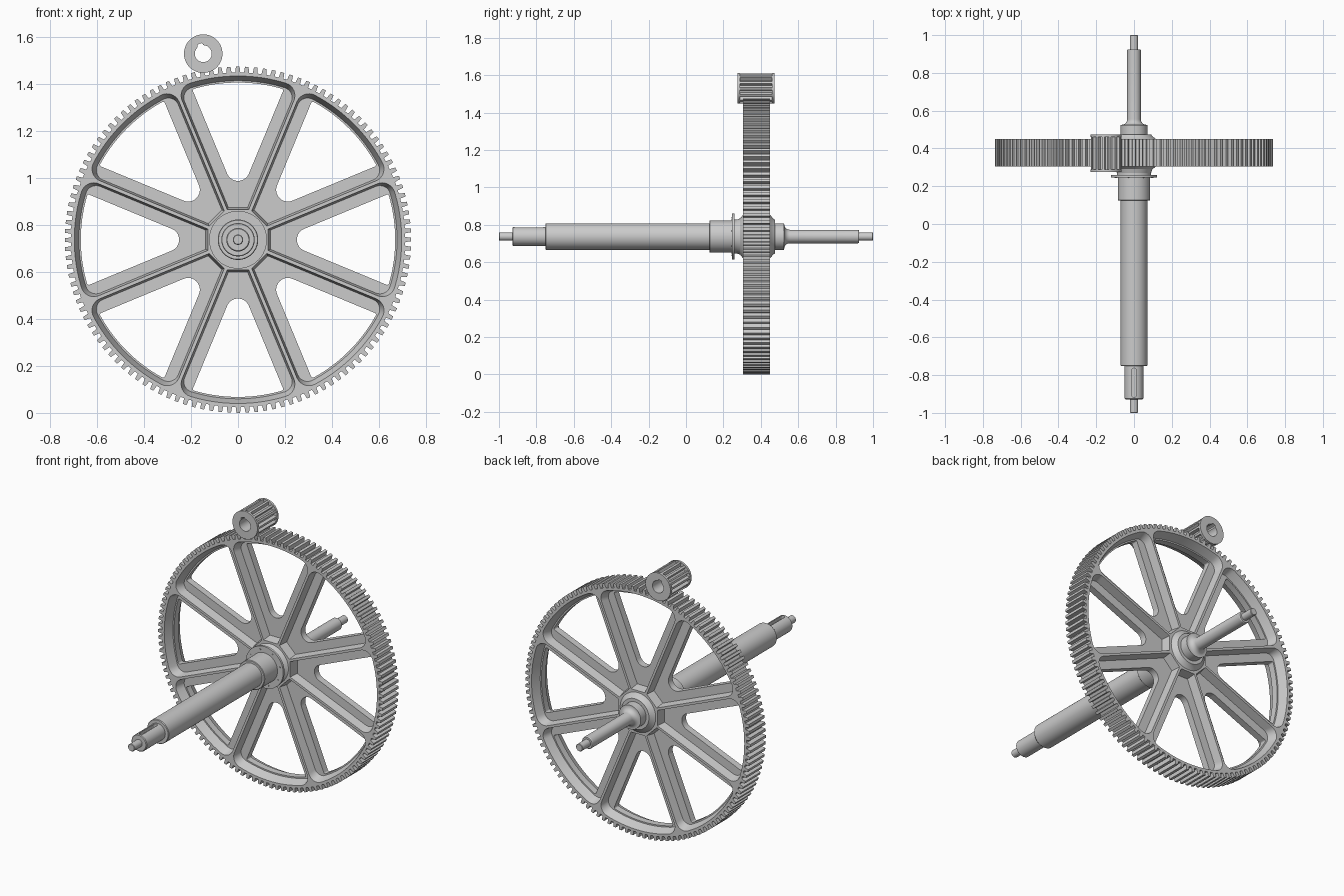
import bpy, bmesh
from math import sin, cos, pi, radians, sqrt, atan2, hypot

if "Cube" in bpy.data.objects:
    bpy.data.objects.remove(bpy.data.objects["Cube"])

WY, WZ = 0.3775, 0.737            # wheel centre
PX, PZ = -0.148, 1.529            # pinion centre
MESH_ANGLE = atan2(PZ - WZ, PX)   # direction from wheel to pinion
HALF = radians(22.5)              # half of one spoke sector


def finish(bm, name, smooth=True):
    bmesh.ops.recalc_face_normals(bm, faces=bm.faces)
    me = bpy.data.meshes.new(name)
    bm.to_mesh(me)
    bm.free()
    ob = bpy.data.objects.new(name, me)
    bpy.context.collection.objects.link(ob)
    if smooth:
        soften(ob)
    return ob


def soften(ob):
    bpy.ops.object.select_all(action='DESELECT')
    ob.select_set(True)
    bpy.context.view_layer.objects.active = ob
    bpy.ops.object.shade_smooth_by_angle(angle=radians(25))


def loft(bm, a, ya, b, yb):
    """Closed solid between outline a at ya and outline b at yb."""
    va = [bm.verts.new((x, ya, z)) for x, z in a]
    vb = [bm.verts.new((x, yb, z)) for x, z in b]
    bm.faces.new(va)
    bm.faces.new(vb[::-1])
    n = len(va)
    for i in range(n):
        j = (i + 1) % n
        bm.faces.new((va[i], vb[i], vb[j], va[j]))


def lathe(name, profile, cx=0, cz=WZ, seg=64):
    """Revolve (y, r) points round a line along y."""
    bm = bmesh.new()
    rings = [[bm.verts.new((cx + r * cos(2 * pi * i / seg), y, cz + r * sin(2 * pi * i / seg)))
              for i in range(seg)] for y, r in profile]
    for a, b in zip(rings, rings[1:]):
        for i in range(seg):
            j = (i + 1) % seg
            bm.faces.new((a[i], b[i], b[j], a[j]))
    bm.faces.new(rings[0])
    bm.faces.new(rings[-1][::-1])
    return finish(bm, name)


def cut(ob, cutter):
    mod = ob.modifiers.new("cut", 'BOOLEAN')
    mod.operation, mod.solver, mod.object = 'DIFFERENCE', 'EXACT', cutter
    bpy.context.view_layer.objects.active = ob
    bpy.ops.object.modifier_apply(modifier=mod.name)
    bpy.data.objects.remove(cutter, do_unlink=True)


def gear_outline(n, root, tip, phase, cx, cz, wide=0.29, narrow=0.2):
    pts, p = [], 2 * pi / n
    for k in range(n):
        for f, r in ((-wide, root), (-narrow, tip), (narrow, tip), (wide, root)):
            a = phase + (k + f) * p
            pts.append((cx + r * cos(a), cz + r * sin(a)))
    return pts


def sector(d, R, f, inner, fi=0):
    """Rounded opening between two spokes: d = offset from spoke line,
    R = outer radius, f = outer fillet, inner = flat end or fi = round end."""
    half = []
    if fi:
        u = (d + fi) / sin(HALF)
        for i in range(9):
            a = pi + i / 8 * (pi / 2 - HALF)
            half.append((u + fi * cos(a), fi * sin(a)))
    else:
        half.append((inner, -(inner * sin(HALF) - d) / cos(HALF)))
    cs, ct = sqrt((R - f) ** 2 - (d + f) ** 2), d + f
    end = atan2(ct, cs)
    for i in range(9):
        a = -pi / 2 + i / 8 * (end + pi / 2)
        s, t = cs + f * cos(a), ct + f * sin(a)
        half.append((s * cos(HALF) + t * sin(HALF), t * cos(HALF) - s * sin(HALF)))
    for i in range(1, 11):
        a = (end - HALF) * (1 - i / 10)
        half.append((R * cos(a), R * sin(a)))
    first = 1 if fi else 0
    return half + [(x, -y) for x, y in half[first:-1][::-1]]


def ring_cutter(a, ya, b, yb):
    bm = bmesh.new()
    for k in range(8):
        c, s = cos(k * pi / 4), sin(k * pi / 4)
        turn = lambda pts: [(x * c - z * s, WZ + x * s + z * c) for x, z in pts]
        loft(bm, turn(a), ya, turn(b), yb)
    return finish(bm, "cutter", False)


# large spoked gear wheel
N = 120
bm = bmesh.new()
outline = gear_outline(N, 0.712, 0.737, MESH_ANGLE + pi / N, 0, WZ)
loft(bm, outline, 0.305, outline, 0.45)
wheel = finish(bm, "gear_wheel", False)
mouth = sector(0.007, 0.697, 0.055, 0.128)
floor = sector(0.015, 0.677, 0.045, 0.138)
for side in (-1, 1):
    # drafted pockets leave a thin web with a rib down each spoke
    cut(wheel, ring_cutter(mouth, WY + side * 0.0727, floor, WY + side * 0.02))
window = sector(0.065, 0.669, 0.008, 0, 0.05)
cut(wheel, ring_cutter(window, WY - 0.1, window, WY + 0.1))
soften(wheel)

# stepped hub
lathe("hub", [(0.27, 0.09), (0.29, 0.097), (0.306, 0.118), (0.449, 0.118),
              (0.465, 0.097), (0.475, 0.09)])

# stepped shaft with a key slot near the front end
fillet = [(0.555 - 0.03 * cos(i * pi / 12), 0.066 - 0.03 * sin(i * pi / 12)) for i in range(7)]
shaft = lathe("shaft", [(-1, 0.019), (-0.997, 0.022), (-0.928, 0.022), (-0.928, 0.046),
                        (-0.924, 0.05), (-0.752, 0.05), (-0.752, 0.068), (-0.748, 0.071),
                        (0.525, 0.071)] + fillet +
              [(0.92, 0.036), (0.925, 0.033), (0.925, 0.022), (0.997, 0.022), (1, 0.019)])
bm = bmesh.new()
slot = []
for yc, a0 in ((-0.775, 0), (-0.905, pi)):
    slot += [(0.012 * cos(a0 + i * pi / 8), yc + 0.012 * sin(a0 + i * pi / 8)) for i in range(9)]
low = [bm.verts.new((x, y, WZ + 0.03)) for x, y in slot]
face = bm.faces.new(low)
top = bmesh.ops.extrude_face_region(bm, geom=[face])["geom"]
bmesh.ops.translate(bm, vec=(0, 0, 0.05), verts=[v for v in top if isinstance(v, bmesh.types.BMVert)])
cut(shaft, finish(bm, "cutter", False))
soften(shaft)

# collar and flange in front of the hub
lathe("flanged_collar", [(0.125, 0.083), (0.128, 0.086), (0.247, 0.086), (0.247, 0.123),
                         (0.26, 0.123), (0.26, 0.09), (0.272, 0.09)])

# small screws round the flange
for k in range(8):
    a = k * pi / 4 + radians(15)
    lathe(f"flange_screw_{k + 1}", [(0.243, 0.004), (0.25, 0.004)],
          0.104 * cos(a), WZ + 0.104 * sin(a), 12)

# pinion: toothed body between two flanges, bored with a keyway
bore = []
for i in range(40):
    a = radians(110) + 2 * pi * (i + 0.5) / 40
    r = 0.045 if i in (0, 1, 38, 39) else 0.036
    bore.append((PX + r * cos(a), PZ + r * sin(a)))


def bored(name, outline, y0, y1):
    bm = bmesh.new()
    loft(bm, outline, y0, outline, y1)
    ob = finish(bm, name, False)
    bm = bmesh.new()
    loft(bm, bore, y0 - 0.02, bore, y1 + 0.02)
    cut(ob, finish(bm, "cutter", False))
    soften(ob)


bored("pinion_teeth", gear_outline(14, 0.06, 0.081, MESH_ANGLE + pi, PX, PZ, 0.3, 0.17), 0.288, 0.462)
disc = [(PX + 0.082 * cos(i * pi / 32), PZ + 0.082 * sin(i * pi / 32)) for i in range(64)]
bored("pinion_front_flange", disc, 0.276, 0.289)
bored("pinion_back_flange", disc, 0.461, 0.474)
